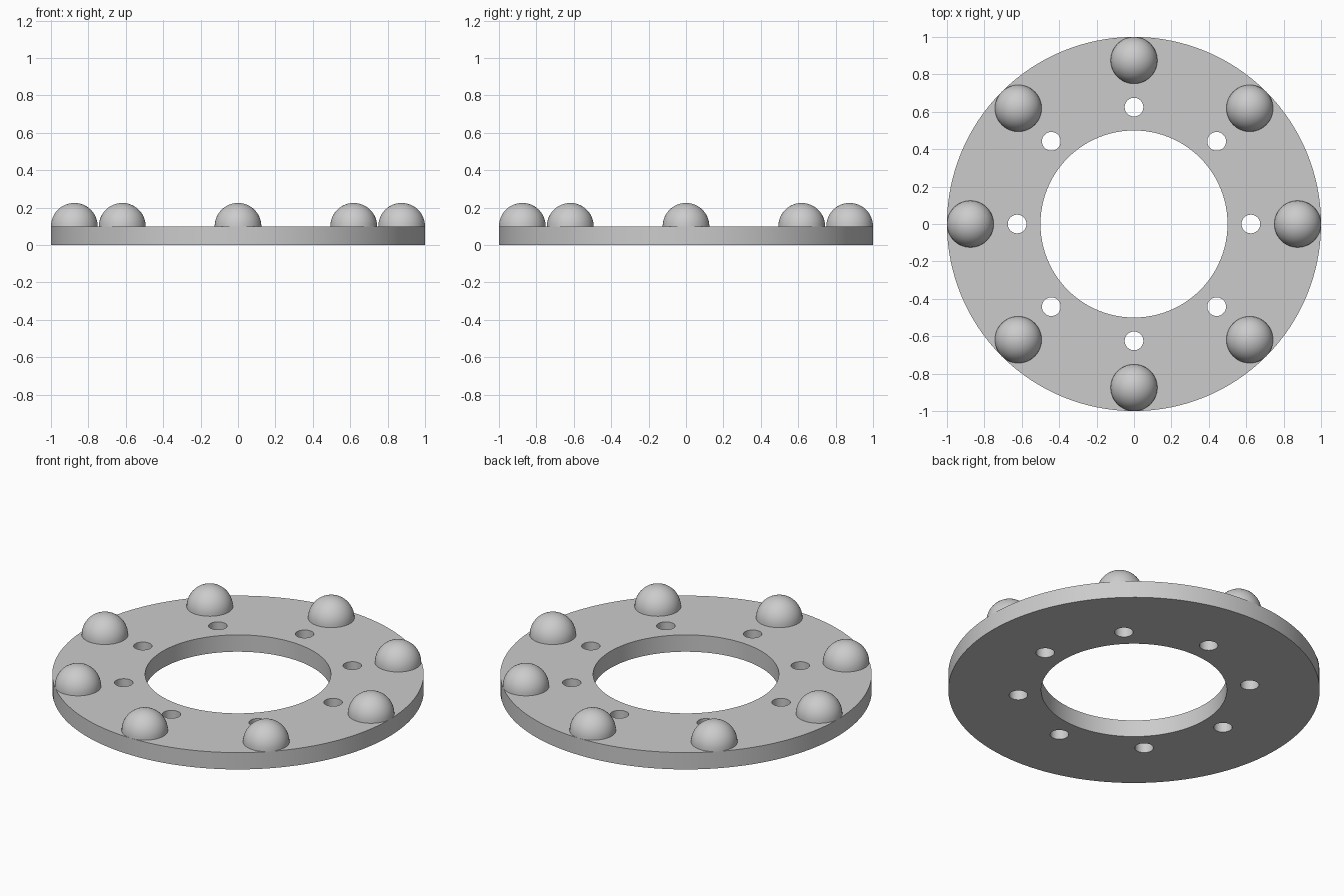
import bpy, bmesh, math

if "Cube" in bpy.data.objects:
    bpy.data.objects.remove(bpy.data.objects["Cube"])

COUNT = 8
THICK = 0.1

grey = bpy.data.materials.new("light_grey")
grey.diffuse_color = (0.6, 0.6, 0.6, 1)
grey.use_nodes = True
grey.node_tree.nodes["Principled BSDF"].inputs["Base Color"].default_value = grey.diffuse_color


def finish(name, bm):
    """Turn a bmesh into a named, smooth-by-angle object."""
    mesh = bpy.data.meshes.new(name)
    bm.to_mesh(mesh)
    bm.free()
    mesh.materials.clear()
    mesh.materials.append(grey)
    obj = bpy.data.objects.new(name, mesh)
    bpy.context.collection.objects.link(obj)
    bpy.ops.object.select_all(action='DESELECT')
    obj.select_set(True)
    bpy.context.view_layer.objects.active = obj
    bpy.ops.object.shade_smooth_by_angle(angle=math.radians(30))
    return obj


def ring_point(radius, i):
    a = 2 * math.pi * i / COUNT
    return radius * math.cos(a), radius * math.sin(a)


# Flange plate: filled 2D outline with centre bore and bolt holes, extruded
outline = bpy.data.curves.new("plate_outline", 'CURVE')
outline.dimensions = '2D'
outline.fill_mode = 'BOTH'
outline.extrude = THICK / 2


def add_circle(cx, cy, r, n):
    s = outline.splines.new('POLY')
    s.points.add(n - 1)
    for k, p in enumerate(s.points):
        a = 2 * math.pi * k / n
        p.co = (cx + r * math.cos(a), cy + r * math.sin(a), 0, 1)
    s.use_cyclic_u = True


add_circle(0, 0, 1.0, 128)
add_circle(0, 0, 0.5, 96)
for i in range(COUNT):
    add_circle(*ring_point(0.625, i), 0.05, 32)

helper = bpy.data.objects.new("plate_outline", outline)
bpy.context.collection.objects.link(helper)
bpy.context.view_layer.update()
plate_mesh = bpy.data.meshes.new_from_object(
    helper.evaluated_get(bpy.context.evaluated_depsgraph_get()))
bpy.data.objects.remove(helper)

bm = bmesh.new()
bm.from_mesh(plate_mesh)
bmesh.ops.remove_doubles(bm, verts=bm.verts, dist=1e-5)
bmesh.ops.translate(bm, verts=bm.verts, vec=(0, 0, THICK / 2))
bmesh.ops.recalc_face_normals(bm, faces=bm.faces)
finish("flange_plate", bm)

# Domes: half spheres sitting around the outer edge
for i in range(COUNT):
    bm = bmesh.new()
    bmesh.ops.create_uvsphere(bm, u_segments=48, v_segments=24, radius=0.125)
    bmesh.ops.bisect_plane(bm, geom=bm.verts[:] + bm.edges[:] + bm.faces[:],
                           plane_co=(0, 0, 0), plane_no=(0, 0, 1),
                           clear_inner=True)
    dome = finish(f"dome_{i + 1}", bm)
    dome.location = (*ring_point(0.875, i), THICK)
